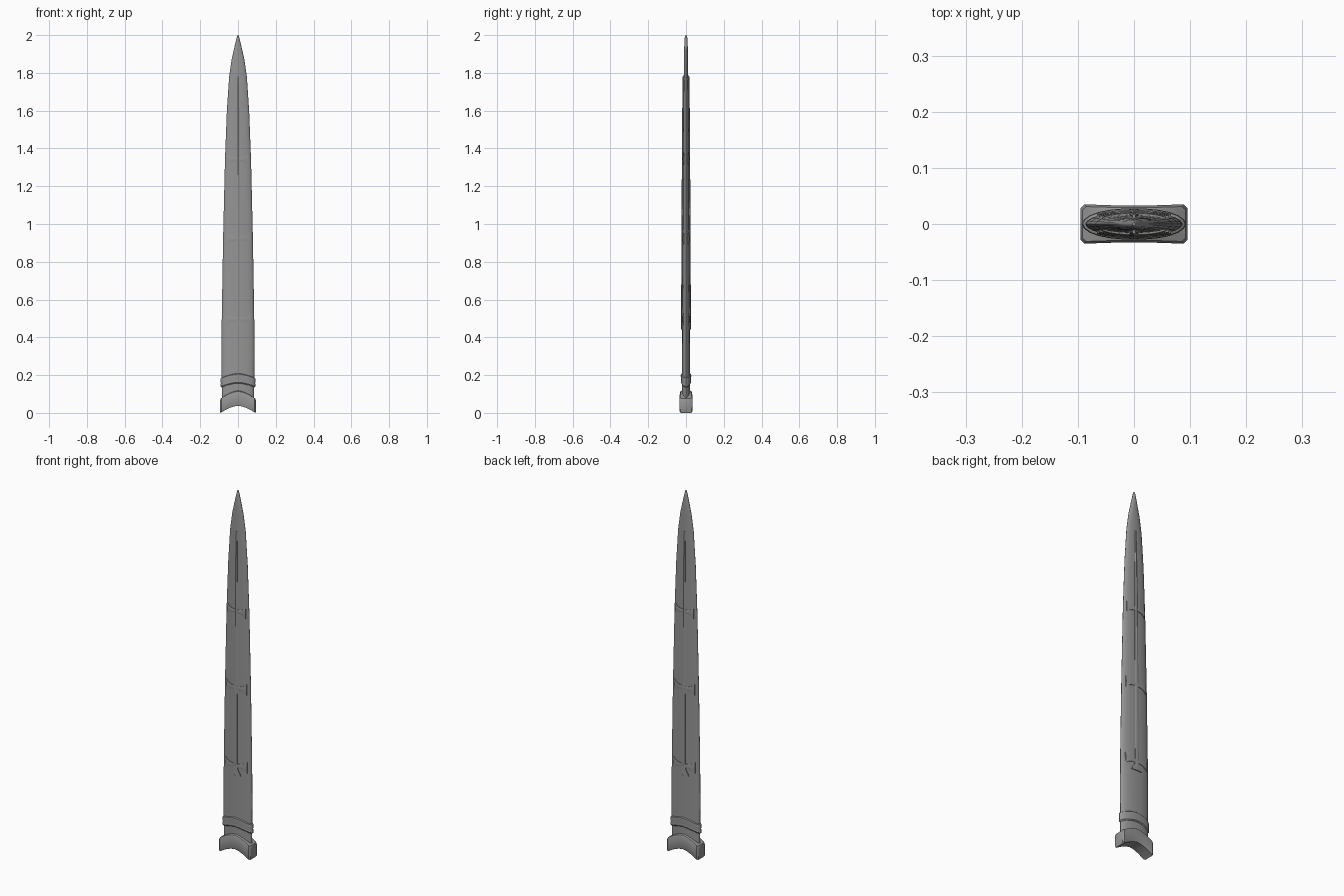
import bpy, bmesh, math

cube = bpy.data.objects.get("Cube")
if cube:
    bpy.data.objects.remove(cube, do_unlink=True)

GREY = (0.30, 0.30, 0.30, 1)
metal = bpy.data.materials.new("grey metal")
metal.use_nodes = True
metal.diffuse_color = GREY
metal.node_tree.nodes["Principled BSDF"].inputs["Base Color"].default_value = GREY

# Body stations: height, half width, half depth
BODY = [(0.06, .085, .022), (0.3, .087, .021), (0.5, .086, .020), (0.92, .079, .018),
        (1.34, .069, .016), (1.6, .059, .014), (1.78, .047, .012), (1.87, .034, .011),
        (1.95, .016, .009), (1.985, .007, .007), (2.0, .003, .003)]
# Quarter outlines on a unit section
LENS = [(1, 0), (.96, .28), (.85, .55), (.68, .76), (.45, .91), (.22, .98), (0, 1)]
BLOCK = [(1, 0), (1, .8), (.93, 1), (.7, .98), (.5, .96), (.25, .94), (0, .94)]


def finish(name, verts, faces, angle=35):
    mesh = bpy.data.meshes.new(name)
    mesh.from_pydata(verts, [], faces)
    bm = bmesh.new()
    bm.from_mesh(mesh)
    bmesh.ops.recalc_face_normals(bm, faces=bm.faces)
    bm.to_mesh(mesh)
    bm.free()
    obj = bpy.data.objects.new(name, mesh)
    bpy.context.collection.objects.link(obj)
    mesh.materials.append(metal)
    bpy.ops.object.select_all(action='DESELECT')
    obj.select_set(True)
    bpy.context.view_layer.objects.active = obj
    bpy.ops.object.shade_smooth_by_angle(angle=math.radians(angle))
    return obj


def loft(name, quarter, stations, rise=0):
    """Stack mirrored sections; rise arches each ring upward at the middle."""
    half = quarter + [(-x, y) for x, y in quarter[-2::-1]]
    ring = half + [(x, -y) for x, y in half[-2:0:-1]]
    n, verts, faces = len(ring), [], []
    for z, hx, hy in stations:
        verts += [(x * hx, y * hy, z + rise * (1 - abs(x) ** 1.6)) for x, y in ring]
    for s in range(len(stations) - 1):
        for i in range(n):
            j = (i + 1) % n
            faces.append((s * n + i, s * n + j, s * n + n + j, s * n + n + i))
    # End caps as strips from front to back
    for base in (0, (len(stations) - 1) * n):
        for i in range(len(half) - 1):
            quad = [i, i + 1, (n - i - 1) % n, (n - i) % n]
            faces.append([base + k for k in dict.fromkeys(quad)])
    return finish(name, verts, faces)


def surface(x, z):
    """Depth of the body surface at a point."""
    for (z0, w0, d0), (z1, w1, d1) in zip(BODY, BODY[1:]):
        if z <= z1:
            t = (z - z0) / (z1 - z0)
            w, d = w0 + t * (w1 - w0), d0 + t * (d1 - d0)
            break
    u = min(abs(x) / w, 1)
    for (a, p), (b, q) in zip(LENS, LENS[1:]):
        if u >= b:
            return d * (p + (q - p) * (a - u) / (a - b))


def raised_strip(name, stations, side, edge, crown):
    """Domed strip on the body; each station is its two edge points."""
    verts, faces = [], []
    for a, b in stations:
        for t, lift in ((0, -.004), (0, edge), (.5, crown), (1, edge), (1, -.004)):
            x, z = (a[k] + t * (b[k] - a[k]) for k in (0, 1))
            verts.append((x, side * (surface(x, z) + lift), z))
    for s in range(len(stations) - 1):
        for i in range(5):
            j = (i + 1) % 5
            faces.append((s * 5 + i, s * 5 + j, s * 5 + 5 + j, s * 5 + 5 + i))
    last = 5 * len(stations) - 5
    faces += [range(5), range(last, last + 5)]
    return finish(name, verts, faces)


# Scabbard body, upper band and mouth collar
loft("scabbard_body", LENS, BODY)
loft("band", LENS, [(.135, .087, .023), (.140, .093, .027), (.158, .091, .026),
                    (.173, .093, .028), (.183, .091, .027), (.187, .086, .022)], rise=.022)
loft("mouth_collar", BLOCK, [(0, .092, .032), (.006, .095, .035), (.066, .095, .035),
                             (.076, .092, .031), (.08, .086, .024)], rise=.038)

# Ornaments on both faces: long rod, flared cross arms and flared foot
ROD = [(.47, .011), (.6, .011), (.92, .010), (1.34, .009), (1.6, .007), (1.78, .003)]
FOOT = [(.442, .031), (.455, .027), (.475, .014), (.5, .011)]
FLARE = [(0, .010), (.25, .010), (.55, .013), (.8, .020), (1, .030)]
for side, face in ((-1, "front"), (1, "back")):
    raised_strip(face + "_rod", [((-w, z), (w, z)) for z, w in ROD], side, .003, .006)
    raised_strip(face + "_foot", [((-w, z), (w, z)) for z, w in FOOT], side, .004, .006)
    for label, z, reach in (("lower", .495, .066), ("middle", .922, .062), ("upper", 1.342, .056)):
        arms = [(-u * reach, h) for u, h in FLARE[:0:-1]] + [(u * reach, h) for u, h in FLARE]
        raised_strip(f"{face}_{label}_cross",
                     [((x, z - h), (x, z + h)) for x, h in arms], side, .003, .005)
